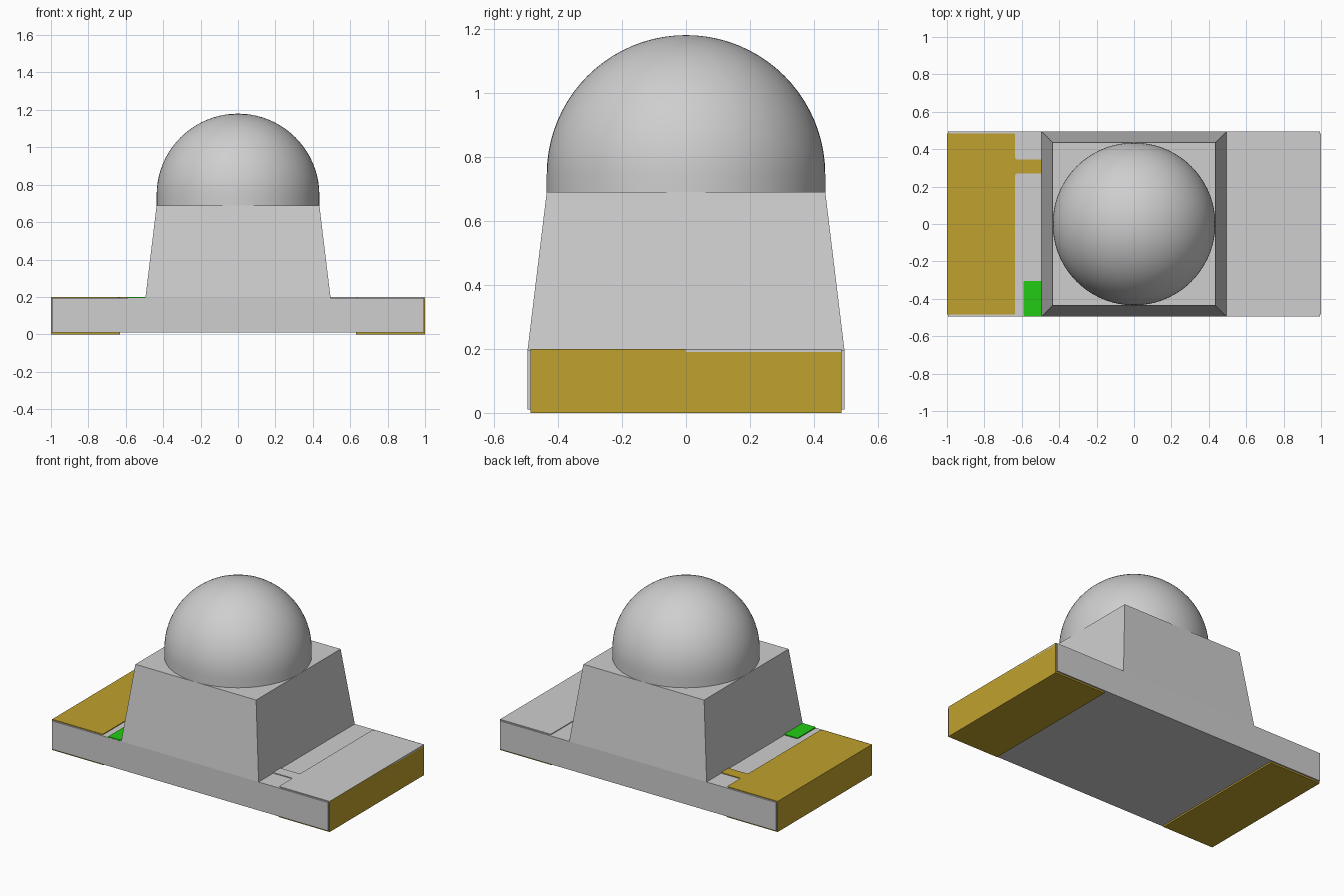
import bpy, bmesh, math
from mathutils import Vector, Matrix

cube = bpy.data.objects.get("Cube")
if cube:
    bpy.data.objects.remove(cube, do_unlink=True)


def make_material(name, rgb):
    m = bpy.data.materials.new(name)
    m.use_nodes = True
    m.diffuse_color = (*rgb, 1)
    m.node_tree.nodes["Principled BSDF"].inputs["Base Color"].default_value = (*rgb, 1)
    return m


GREY = make_material("pale grey", (0.62, 0.62, 0.62))
GOLD = make_material("gold", (0.53, 0.355, 0.027))
GREEN = make_material("green", (0.016, 0.60, 0.007))


def finish(name, bm, mat):
    bmesh.ops.recalc_face_normals(bm, faces=bm.faces)
    mesh = bpy.data.meshes.new(name)
    bm.to_mesh(mesh)
    bm.free()
    mesh.materials.append(mat)
    obj = bpy.data.objects.new(name, mesh)
    bpy.context.collection.objects.link(obj)
    return obj


def box(name, lo, hi, mat, taper=1.0):
    """Box between two corners; taper scales the top face."""
    lo, hi = Vector(lo), Vector(hi)
    bm = bmesh.new()
    bmesh.ops.create_cube(bm, size=1)
    for v in bm.verts:
        s = taper if v.co.z > 0 else 1.0
        v.co = (lo + hi) / 2 + Vector(v.co[i] * (hi - lo)[i] for i in range(3))
        v.co.x *= s
        v.co.y *= s
    return finish(name, bm, mat)


def plate(name, outline, z0, z1, mat, turn=0.0, radius=0.01, keep_square=1.0):
    """Extruded outline with rounded corners, except those at |x| = keep_square."""
    bm = bmesh.new()
    face = bm.faces.new([bm.verts.new((x, y, z0)) for x, y in outline])
    up = bmesh.ops.extrude_face_region(bm, geom=[face])["geom"]
    bmesh.ops.translate(bm, vec=(0, 0, z1 - z0),
                        verts=[g for g in up if isinstance(g, bmesh.types.BMVert)])
    corners = [e for e in bm.edges
               if abs(e.verts[0].co.z - e.verts[1].co.z) > 1e-5
               and abs(e.verts[0].co.x) < keep_square - 1e-4]
    bmesh.ops.bevel(bm, geom=corners, offset=radius, segments=4, profile=0.5,
                    affect='EDGES')
    bmesh.ops.rotate(bm, verts=bm.verts, matrix=Matrix.Rotation(turn, 3, 'Z'))
    return finish(name, bm, mat)


# Circuit board
box("board", (-0.995, -0.495, 0.01), (0.995, 0.495, 0.195), GREY)

# Top pads with a narrow trace running under the housing; the two are half a turn apart
pad_outline = [(-1, -0.485), (-0.635, -0.485), (-0.635, 0.27), (-0.47, 0.27),
               (-0.47, 0.345), (-0.635, 0.345), (-0.635, 0.485), (-1, 0.485)]
plate("right_top_pad", pad_outline, 0.19, 0.20, GOLD)
plate("left_top_pad", pad_outline, 0.19, 0.20, GREY, turn=math.pi)

# Gold end caps and underside pads
for side, s in (("left", 1), ("right", -1)):
    xs = sorted((s * 0.994, s * 1.0))
    box(side + "_end_cap", (xs[0], -0.485, 0.0), (xs[1], 0.485, 0.1995), GOLD)
    xs = sorted((s * 0.63, s * 0.999))
    box(side + "_bottom_pad", (xs[0], -0.485, 0.0), (xs[1], 0.485, 0.012), GOLD)

# Green polarity mark
plate("polarity_mark", [(-0.59, -0.494), (-0.47, -0.494), (-0.47, -0.305), (-0.59, -0.305)],
      0.193, 0.201, GREEN, radius=0.006)

# Tapered housing
box("housing", (-0.495, -0.495, 0.195), (0.495, 0.495, 0.69), GREY, taper=0.435 / 0.495)

# Domed lens: short straight wall, then a hemisphere, revolved about z
R, Z0, ZC, N = 0.435, 0.69, 0.745, 20
profile = [(R, Z0)] + [(R * math.cos(a), ZC + R * math.sin(a))
                       for a in (math.pi / 2 * i / N for i in range(N + 1))]
bm = bmesh.new()
verts = [bm.verts.new((r, 0, z)) for r, z in profile]
edges = [bm.edges.new(pair) for pair in zip(verts, verts[1:])]
bmesh.ops.spin(bm, geom=verts + edges, cent=(0, 0, 0), axis=(0, 0, 1),
               angle=math.tau, steps=72, use_duplicate=False)
bmesh.ops.remove_doubles(bm, verts=bm.verts, dist=1e-4)
lens = finish("lens_dome", bm, GREY)
bpy.ops.object.select_all(action='DESELECT')
lens.select_set(True)
bpy.context.view_layer.objects.active = lens
bpy.ops.object.shade_smooth_by_angle(angle=math.radians(30))
